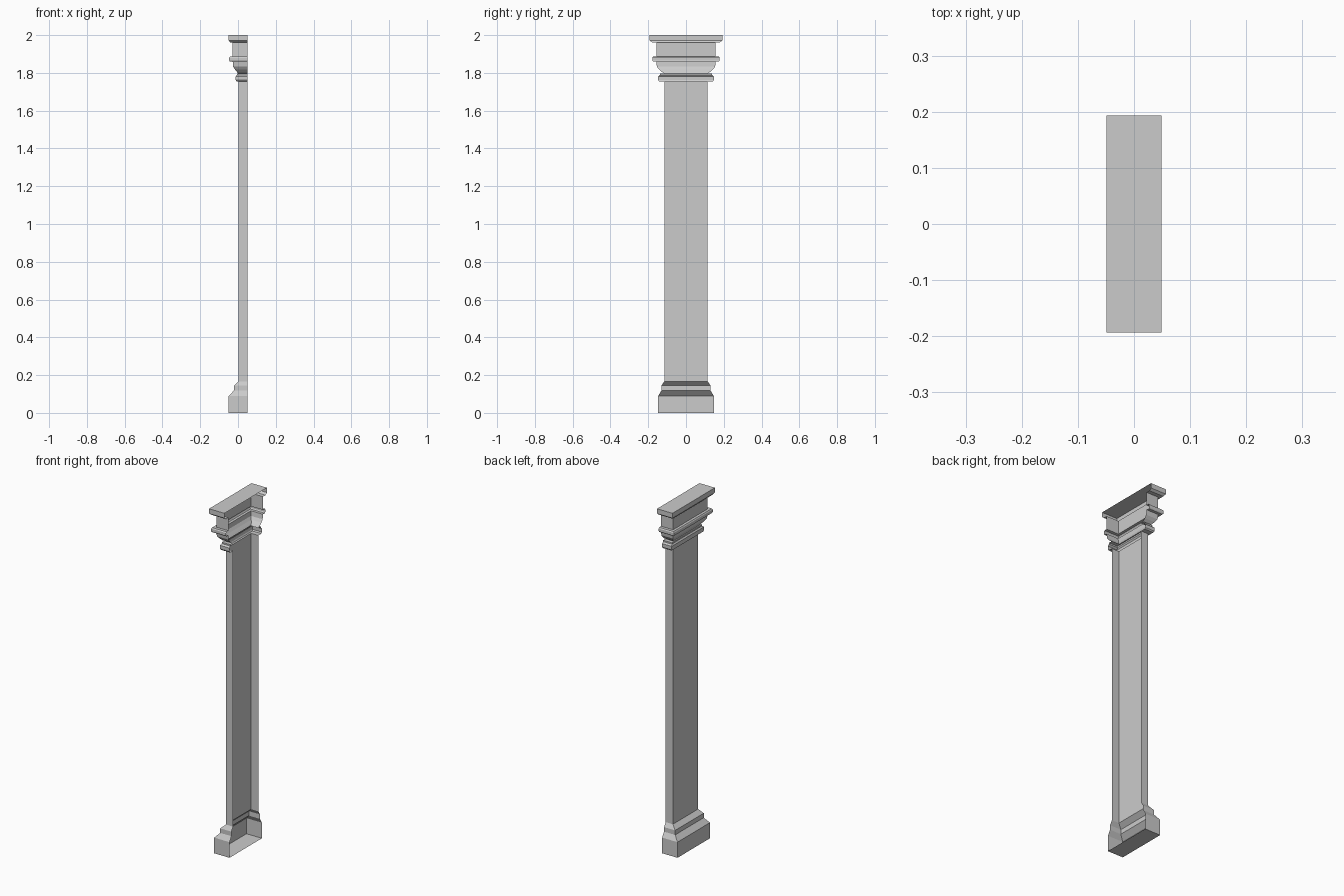
import bpy, bmesh

cube = bpy.data.objects.get("Cube")
if cube:
    bpy.data.objects.remove(cube, do_unlink=True)

stone = bpy.data.materials.new("grey stone")
stone.use_nodes = True
GREY = (0.6, 0.6, 0.6, 1)
stone.diffuse_color = GREY
stone.node_tree.nodes["Principled BSDF"].inputs["Base Color"].default_value = GREY

BACK = 0.049  # open wall side of the pilaster


def moulding(name, profile, floor=False, roof=False):
    """Three-sided shell through (z, half width, face x) stations, open at the wall."""
    bm = bmesh.new()
    rings = []
    for z, w, x in profile:
        corners = [(BACK, w), (x, w), (x, -w), (BACK, -w)]
        rings.append([bm.verts.new((cx, cy, z)) for cx, cy in corners])
    for low, high in zip(rings, rings[1:]):
        for i in range(3):
            bm.faces.new((low[i], low[i + 1], high[i + 1], high[i]))
    if floor:
        bm.faces.new(rings[0][::-1])
    if roof:
        bm.faces.new(rings[-1])
    mesh = bpy.data.meshes.new(name)
    bm.to_mesh(mesh)
    bm.free()
    mesh.materials.append(stone)
    obj = bpy.data.objects.new(name, mesh)
    bpy.context.collection.objects.link(obj)
    return obj


SHAFT = (0.115, 0.003)

# Stepped plinth
moulding("base", [
    (0, 0.147, -0.049), (0.09, 0.147, -0.049),
    (0.118, 0.13, -0.022), (0.144, 0.13, -0.022),
    (0.167, *SHAFT)], floor=True)

# Plain shaft
moulding("shaft", [(0.167, *SHAFT), (1.755, *SHAFT)])

# Lower collar with chamfered edges
moulding("collar", [
    (1.755, *SHAFT), (1.755, 0.142, -0.008), (1.762, 0.147, -0.012),
    (1.782, 0.147, -0.012), (1.79, 0.138, -0.006), (1.798, 0.138, -0.006),
    (1.798, 0.115, 0.0)])

# Concave flare under the upper band
moulding("flare", [
    (1.798, 0.115, 0.0), (1.806, 0.13, -0.006), (1.818, 0.143, -0.016),
    (1.833, 0.154, -0.026), (1.86, 0.158, -0.028)])

# Rounded band
moulding("band", [
    (1.86, 0.158, -0.028), (1.86, 0.174, -0.043), (1.866, 0.178, -0.047),
    (1.88, 0.178, -0.047), (1.886, 0.174, -0.043), (1.886, 0.157, -0.028)])

# Block and top slab
moulding("capital_block", [(1.886, 0.157, -0.028), (1.962, 0.157, -0.028)])
moulding("top_slab", [
    (1.962, 0.157, -0.028), (1.962, 0.18, -0.042), (1.972, 0.193, -0.049),
    (2, 0.193, -0.049)], roof=True)
